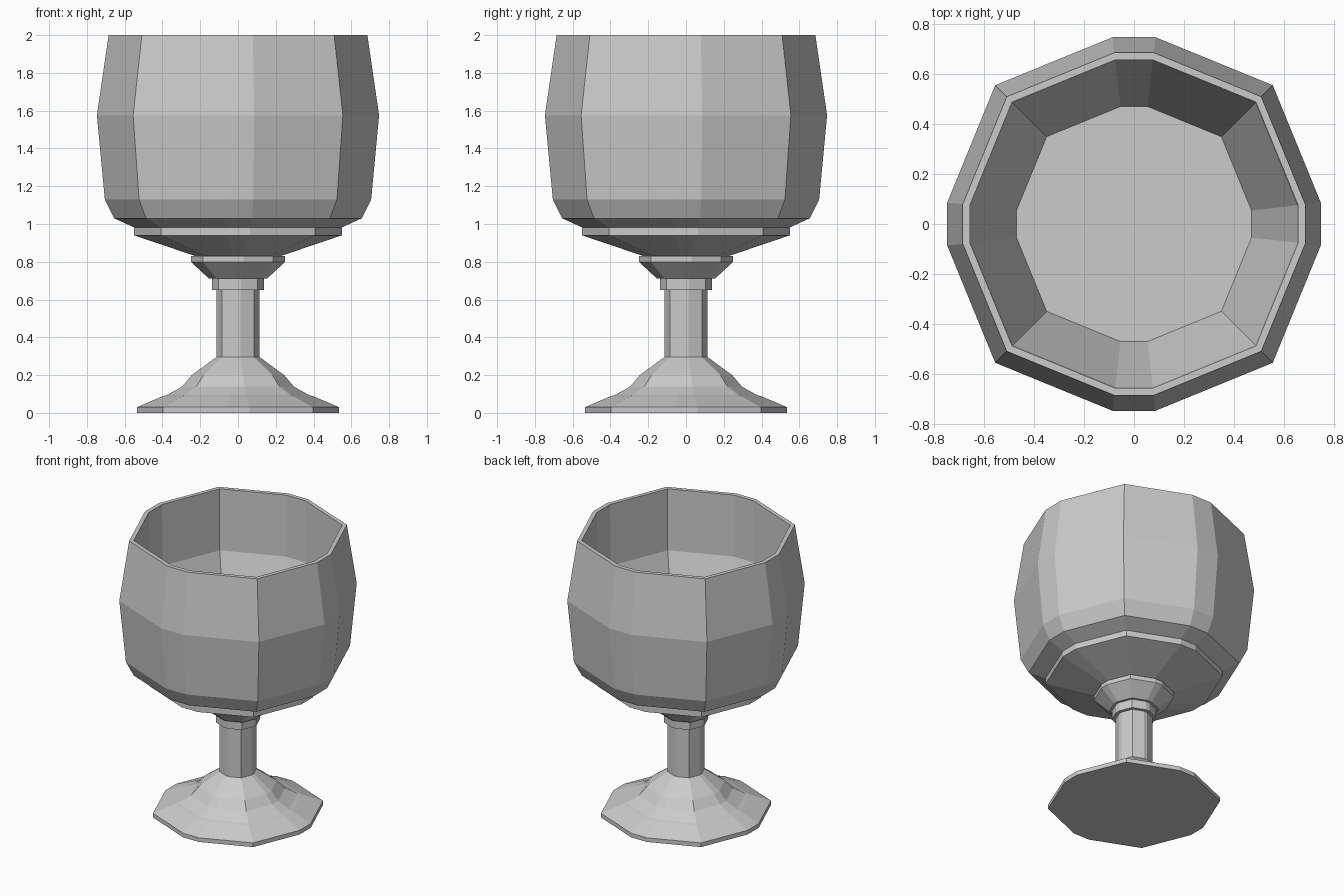
import bpy, bmesh

if "Cube" in bpy.data.objects:
    bpy.data.objects.remove(bpy.data.objects["Cube"])

# Twelve-sided cross-section: an octagon-like ring with small flats on the axes
quarter = [(1.0, 0.115), (0.743, 0.743), (0.115, 1.0)]


def section():
    pts, q = [], quarter
    for _ in range(4):
        pts += q
        q = [(-y, x) for x, y in q]   # rotate by 90 degrees
    return pts


def loft(name, profile):
    """Sweep a (radius, height) profile around the section and cap both ends."""
    bm = bmesh.new()
    rings = [[bm.verts.new((x * r, y * r, z)) for x, y in section()]
             for r, z in profile]
    for a, b in zip(rings, rings[1:]):
        for i in range(len(a)):
            j = (i + 1) % len(a)
            bm.faces.new((a[i], a[j], b[j], b[i]))
    bm.faces.new(rings[0][::-1])
    bm.faces.new(rings[-1])
    bmesh.ops.recalc_face_normals(bm, faces=bm.faces)
    mesh = bpy.data.meshes.new(name)
    bm.to_mesh(mesh)
    bm.free()
    obj = bpy.data.objects.new(name, mesh)
    bpy.context.collection.objects.link(obj)
    return obj


# Stepped foot flaring out from the stem
loft("foot", [(0.535, 0), (0.535, 0.03), (0.40, 0.088), (0.375, 0.095),
              (0.295, 0.14), (0.245, 0.2), (0.115, 0.295)])

# Stem with its collar
loft("stem", [(0.115, 0.295), (0.115, 0.65), (0.138, 0.65), (0.138, 0.712)])

# Knop and the flared cup support beneath the bowl
loft("bowl_support", [(0.155, 0.712), (0.25, 0.80), (0.25, 0.83), (0.225, 0.83),
                      (0.55, 0.94), (0.55, 0.982)])

# Bowl: outside, rim, straight inner wall and tapered floor
loft("bowl", [(0.55, 0.982), (0.655, 1.03), (0.705, 1.13), (0.747, 1.575),
              (0.685, 2.0), (0.656, 2.0), (0.652, 1.56), (0.47, 1.05)])
